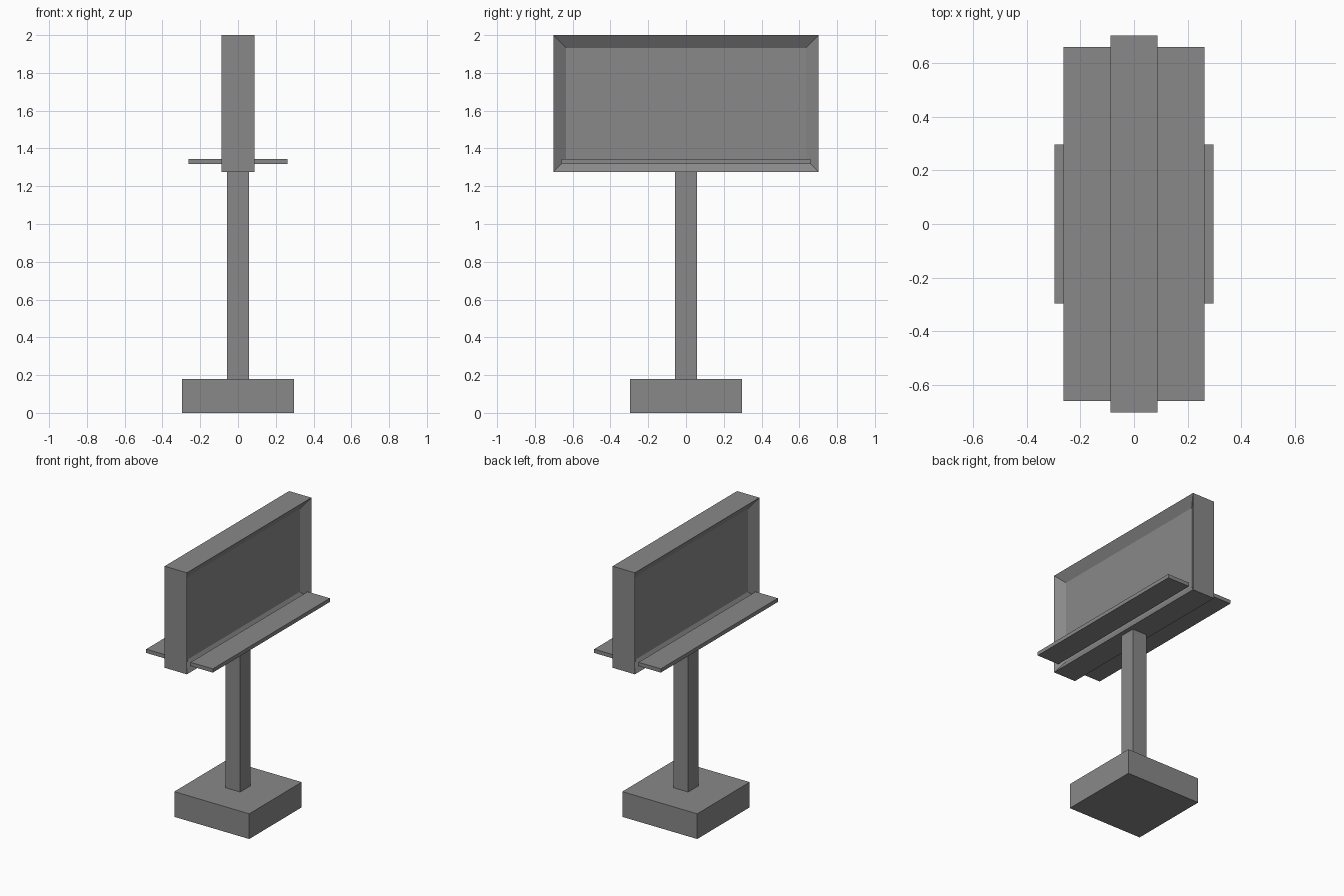
import bpy
import bmesh
from mathutils import Matrix, Vector

if "Cube" in bpy.data.objects:
    bpy.data.objects.remove(bpy.data.objects["Cube"], do_unlink=True)

# Single flat grey
GREY = (0.25, 0.25, 0.25, 1.0)
grey = bpy.data.materials.new("mid_grey")
grey.use_nodes = True
grey.diffuse_color = GREY
grey.node_tree.nodes["Principled BSDF"].inputs["Base Color"].default_value = GREY


def add_box(name, low, high, edit=None):
    """Axis-aligned box between two corners, with an optional bmesh edit."""
    low, high = Vector(low), Vector(high)
    bm = bmesh.new()
    place = Matrix.Translation((low + high) / 2) @ Matrix.Diagonal((*(high - low), 1))
    bmesh.ops.create_cube(bm, size=1, matrix=place)
    if edit:
        edit(bm)
    mesh = bpy.data.meshes.new(name)
    bm.to_mesh(mesh)
    bm.free()
    mesh.materials.append(grey)
    obj = bpy.data.objects.new(name, mesh)
    bpy.context.collection.objects.link(obj)
    return obj


def recess_panels(bm):
    """Inset both broad faces evenly and sink the display panels."""
    bm.normal_update()
    for face in [f for f in bm.faces if abs(f.normal.x) > 0.9]:
        inward = -face.normal.copy()
        bmesh.ops.inset_region(bm, faces=[face], thickness=0.095)
        bmesh.ops.translate(bm, verts=face.verts, vec=inward * 0.044)


# Footing and post
add_box("base_block", (-0.296, -0.296, 0), (0.296, 0.296, 0.18))
add_box("post", (-0.057, -0.057, 0.18), (0.057, 0.057, 1.275))

# Two-sided sign box with sunken panels
add_box("sign_box", (-0.088, -0.702, 1.275), (0.088, 0.702, 2), recess_panels)

# Service walkways, mirrored on both sides
for name, side in (("left_walkway", 1), ("right_walkway", -1)):
    inner, outer = sorted((side * 0.088, side * 0.263))
    add_box(name, (inner, -0.66, 1.318), (outer, 0.66, 1.345))
